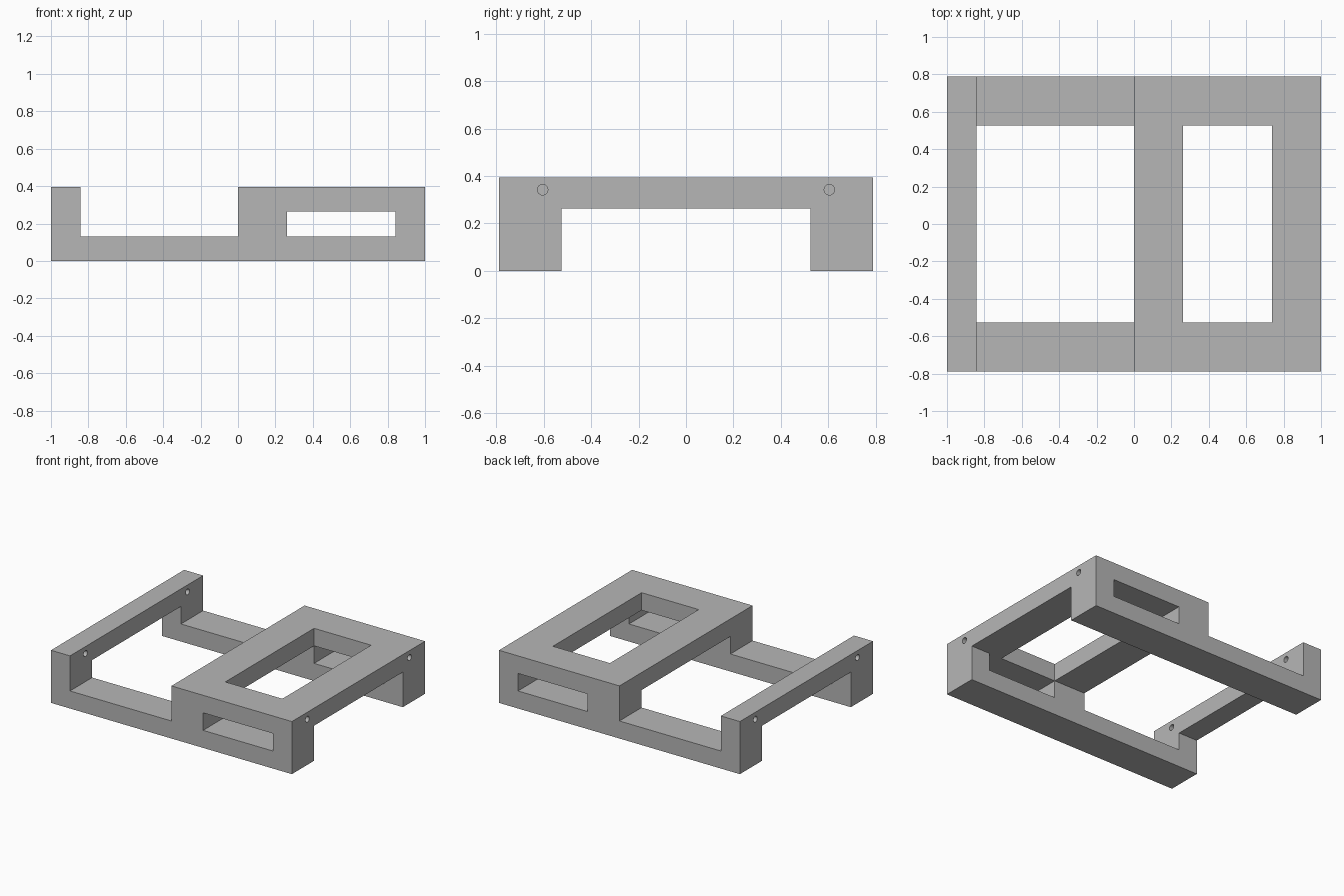
import bpy
import bmesh
import math
from mathutils import Matrix

U = 1 / 19          # one design unit; the frame is 38 units long
HALF_Y = 15         # half width of the frame
RAIL_IN = 10        # inner face of the side rails
TOP = 7.5
DECK = 5            # underside of the bars that bridge the rails
RAIL_TOP = 2.5

old = bpy.data.objects.get("Cube")
if old:
    bpy.data.objects.remove(old, do_unlink=True)

grey = bpy.data.materials.new("light grey")
grey.use_nodes = True
colour = (0.47, 0.47, 0.47, 1)
grey.diffuse_color = colour
grey.node_tree.nodes["Principled BSDF"].inputs["Base Color"].default_value = colour


def to_object(name, bm):
    """Turn a bmesh in design units into a scaled object."""
    bmesh.ops.recalc_face_normals(bm, faces=bm.faces)
    bmesh.ops.scale(bm, vec=(U, U, U), verts=bm.verts)
    mesh = bpy.data.meshes.new(name)
    bm.to_mesh(mesh)
    bm.free()
    mesh.materials.append(grey)
    obj = bpy.data.objects.new(name, mesh)
    bpy.context.collection.objects.link(obj)
    return obj


def box(name, x, y, z):
    bm = bmesh.new()
    bmesh.ops.create_cube(bm, size=1)
    for v in bm.verts:
        v.co = [a[0] if c < 0 else a[1] for c, a in zip(v.co, (x, y, z))]
    return to_object(name, bm)


def bore(name, x, y):
    """Round screw hole running along x."""
    bm = bmesh.new()
    place = Matrix.Translation((sum(x) / 2, y, 6.5)) @ Matrix.Rotation(math.pi / 2, 4, "Y")
    bmesh.ops.create_cone(bm, cap_ends=True, segments=32, radius1=0.42, radius2=0.42,
                          depth=x[1] - x[0], matrix=place)
    return to_object(name, bm)


# Frame body: stepped side profile extruded across the width
profile = [(-19, 0), (19, 0), (19, TOP), (0, TOP), (0, RAIL_TOP),
           (-16, RAIL_TOP), (-16, TOP), (-19, TOP)]
bm = bmesh.new()
side = bm.faces.new([bm.verts.new((x, -HALF_Y, z)) for x, z in profile])
sweep = bmesh.ops.extrude_face_region(bm, geom=[side])
bmesh.ops.translate(bm, vec=(0, 2 * HALF_Y, 0),
                    verts=[g for g in sweep["geom"] if isinstance(g, bmesh.types.BMVert)])
frame = to_object("mounting_frame", bm)

# Openings: underside channel, deck window, open bay, side slots, screw holes
inner = (-RAIL_IN, RAIL_IN)
cutters = [
    box("channel_cutter", (-20, 20), inner, (-1, DECK)),
    box("window_cutter", (5, 14), inner, (DECK - 1, TOP + 1)),
    box("slot_cutter", (5, 16), (-16, 16), (RAIL_TOP, DECK)),
]
for y in (-11.5, 11.5):
    cutters.append(bore("bar_hole_cutter", (-20, -15), y))
    cutters.append(bore("end_hole_cutter", (14, 20), y))

for cutter in cutters:
    cutter.hide_render = True
    cut = frame.modifiers.new(cutter.name, "BOOLEAN")
    cut.operation = "DIFFERENCE"
    cut.solver = "EXACT"
    cut.object = cutter

# Bake the cuts and drop the helpers
bpy.context.view_layer.update()
graph = bpy.context.evaluated_depsgraph_get()
baked = bpy.data.meshes.new_from_object(frame.evaluated_get(graph))
frame.modifiers.clear()
frame.data = baked
for cutter in cutters:
    bpy.data.objects.remove(cutter, do_unlink=True)

# Smooth hole walls, crisp edges elsewhere
bpy.ops.object.select_all(action="DESELECT")
frame.select_set(True)
bpy.context.view_layer.objects.active = frame
bpy.ops.object.shade_smooth_by_angle(angle=math.radians(30))
